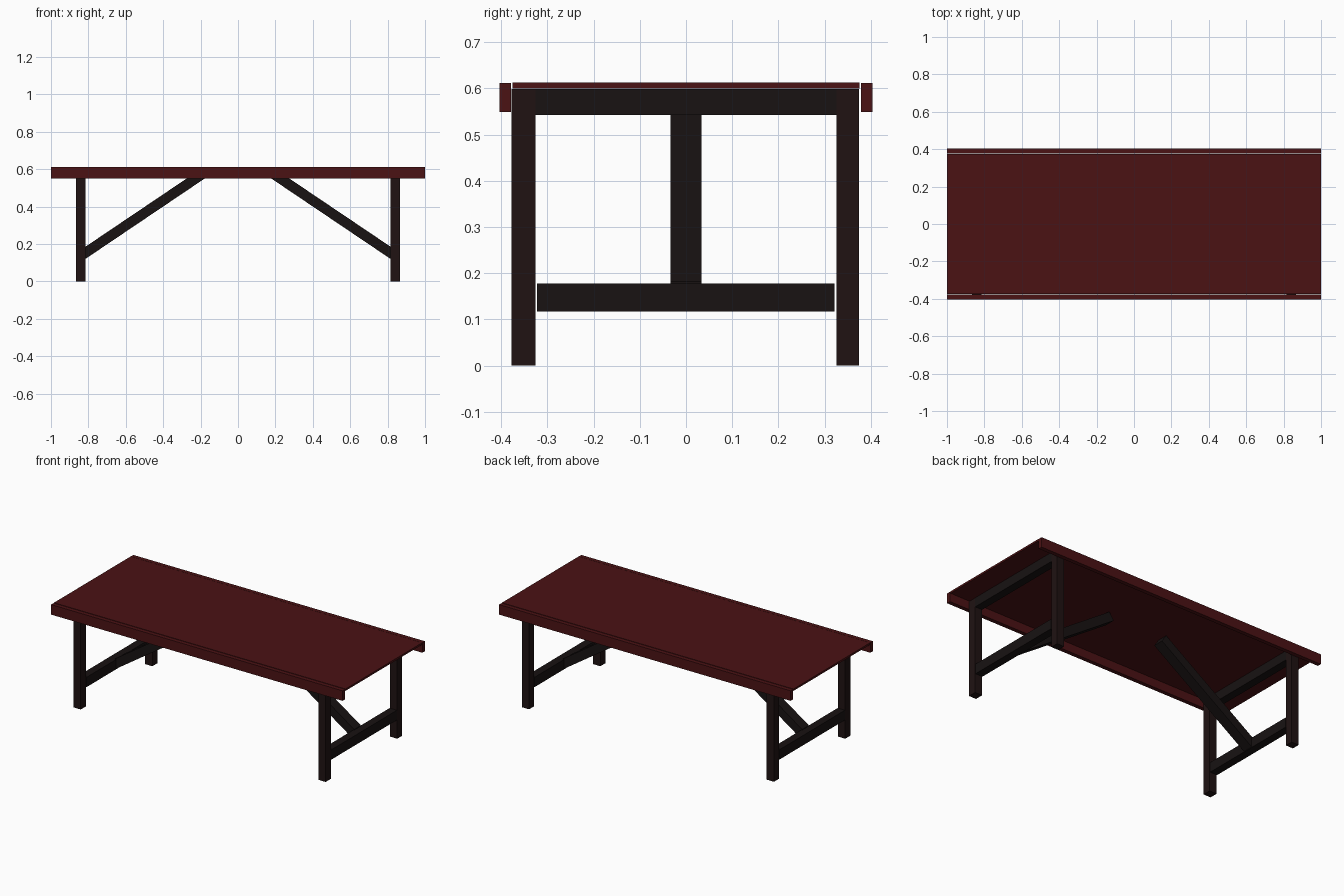
import bpy
from mathutils import Vector

if "Cube" in bpy.data.objects:
    bpy.data.objects.remove(bpy.data.objects["Cube"])


def material(name, rgb):
    m = bpy.data.materials.new(name)
    m.diffuse_color = (*rgb, 1)
    m.use_nodes = True
    m.node_tree.nodes["Principled BSDF"].inputs["Base Color"].default_value = m.diffuse_color
    return m


RED = material("dark_red", (0.07, 0.006, 0.007))
BLACK = material("black_wood", (0.009, 0.006, 0.006))
LEG = material("brown_black", (0.014, 0.006, 0.006))


def prism(name, profile, y0, y1, mat):
    """Extrude an x-z outline between two y values."""
    n = len(profile)
    verts = [(x, y, z) for y in (y0, y1) for x, z in profile]
    faces = [tuple(range(n)), tuple(range(2 * n - 1, n - 1, -1))]
    faces += [(i, i + n, (i + 1) % n + n, (i + 1) % n) for i in range(n)]
    if sum(a[0] * b[1] - b[0] * a[1]
           for a, b in zip(profile, profile[1:] + profile[:1])) < 0:
        faces = [f[::-1] for f in faces]
    me = bpy.data.meshes.new(name)
    me.from_pydata(verts, [], faces)
    me.materials.append(mat)
    ob = bpy.data.objects.new(name, me)
    bpy.context.collection.objects.link(ob)
    return ob


def box(name, x, y, z, mat):
    outline = [(x[0], z[0]), (x[1], z[0]), (x[1], z[1]), (x[0], z[1])]
    return prism(name, outline, y[0], y[1], mat)


# Table top with a separate edge board along each long side
box("table_top", (-1, 1), (-0.375, 0.375), (0.600, 0.612), RED)
box("front_edge_board", (-1, 1), (-0.403, -0.378), (0.549, 0.611), RED)
box("back_edge_board", (-1, 1), (0.378, 0.403), (0.549, 0.611), RED)

# Trestle at each end: two legs, two cross rails and a sloping brace
for side, s in (("left", -1), ("right", 1)):
    x = sorted((s * 0.815, s * 0.865))
    box(side + "_front_leg", x, (-0.377, -0.325), (0, 0.598), LEG)
    box(side + "_back_leg", x, (0.325, 0.374), (0, 0.598), LEG)
    box(side + "_upper_rail", x, (-0.325, 0.325), (0.542, 0.599), BLACK)
    box(side + "_lower_rail", x, (-0.322, 0.321), (0.117, 0.178), BLACK)

    # Brace: square-cut under the top, cut upright against the lower rail
    low, high = Vector((0.82, 0.117)), Vector((0.173, 0.553))
    d = (high - low).normalized()
    normal = Vector((d.y, -d.x))
    corner = high + normal * 0.054
    top_low = corner - d * ((corner.x - low.x) / d.x)
    outline = [(s * p.x, p.y) for p in (low, top_low, corner, high)]
    prism(side + "_brace", outline, -0.033, 0.033, BLACK)
